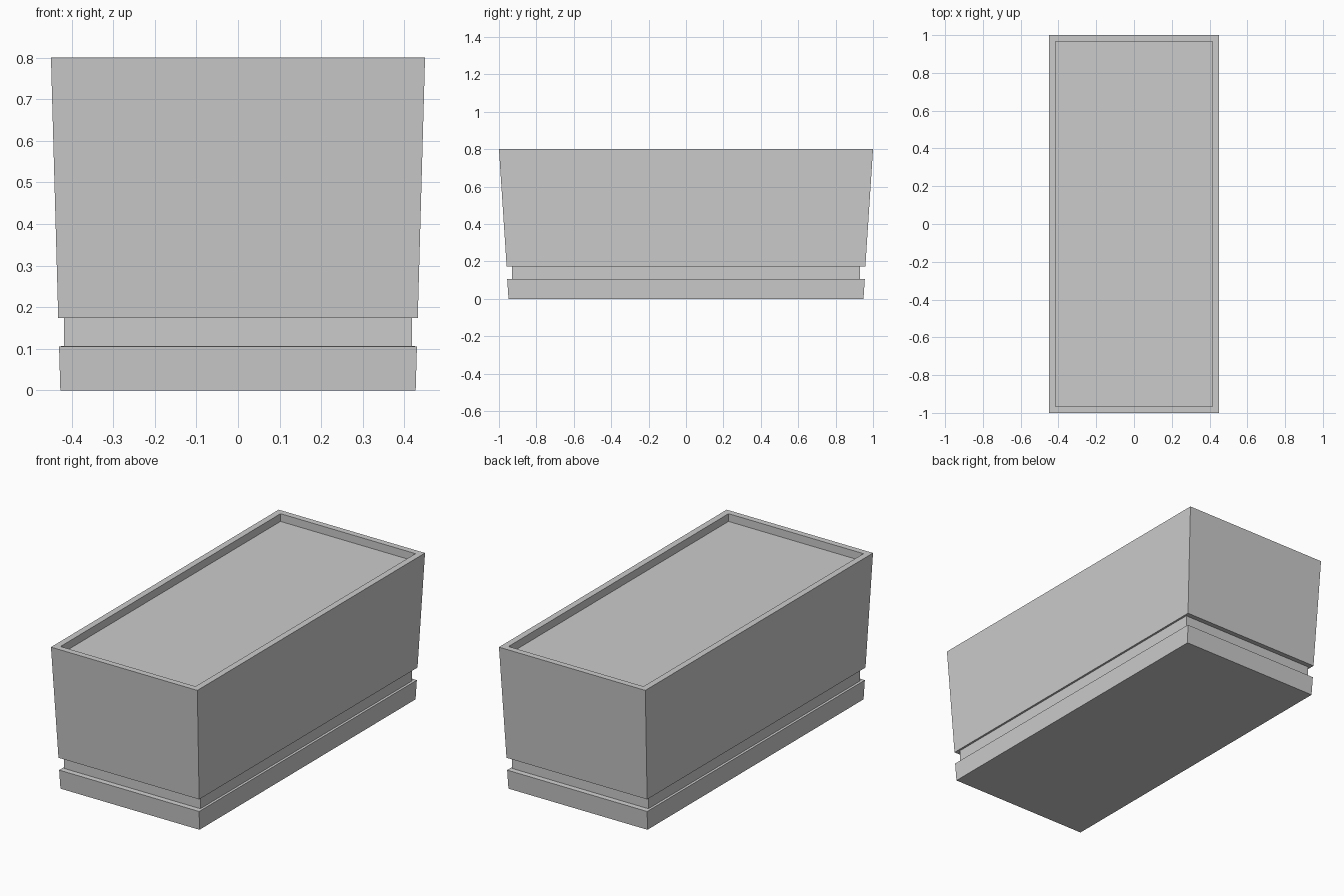
import bpy, bmesh

if "Cube" in bpy.data.objects:
    bpy.data.objects.remove(bpy.data.objects["Cube"])

# Profile rings from bottom to rim, then down into the soil: half-width, half-length, height
RINGS = [
    (0.4275, 0.949, 0.0),     # base
    (0.4305, 0.956, 0.105),   # plinth top edge
    (0.419, 0.929, 0.107),    # groove bottom
    (0.419, 0.929, 0.176),    # groove top
    (0.4325, 0.959, 0.174),   # upper body bottom edge
    (0.45, 1.0, 0.8),         # outer rim
    (0.415, 0.966, 0.8),      # inner rim
    (0.415, 0.966, 0.757),    # recessed surface
]


def loft_rectangles(name, rings):
    bm = bmesh.new()
    loops = [[bm.verts.new((sx * hx, sy * hy, z))
              for sx, sy in ((-1, -1), (1, -1), (1, 1), (-1, 1))]
             for hx, hy, z in rings]
    for low, high in zip(loops, loops[1:]):
        for i in range(4):
            j = (i + 1) % 4
            bm.faces.new((low[i], low[j], high[j], high[i]))
    # Closed underside and recessed top surface
    bm.faces.new(loops[0][::-1])
    bm.faces.new(loops[-1])
    bmesh.ops.recalc_face_normals(bm, faces=bm.faces)
    mesh = bpy.data.meshes.new(name)
    bm.to_mesh(mesh)
    bm.free()
    obj = bpy.data.objects.new(name, mesh)
    bpy.context.collection.objects.link(obj)
    return obj


# Tapered planter box with a groove above the plinth
loft_rectangles("planter_box", RINGS)
